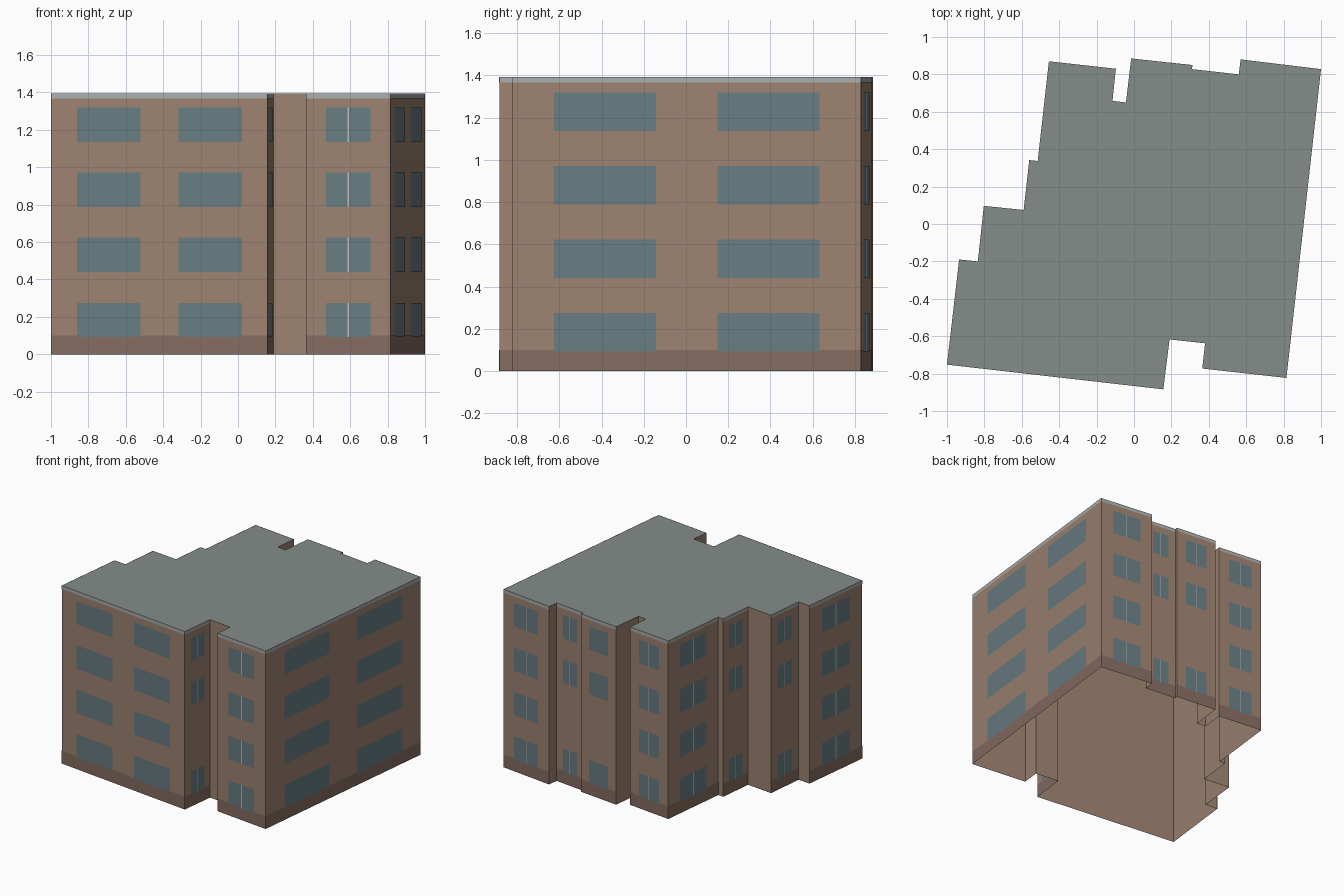
import bpy, bmesh
from mathutils import Vector

if "Cube" in bpy.data.objects:
    bpy.data.objects.remove(bpy.data.objects["Cube"])

FOOTPRINT = [(-1.0, -0.752), (0.157, -0.884), (0.19, -0.617), (0.38, -0.638),
             (0.365, -0.773), (0.815, -0.823), (1.0, 0.828), (0.57, 0.88),
             (0.56, 0.80), (0.31, 0.828), (0.313, 0.85), (-0.015, 0.885),
             (-0.043, 0.65), (-0.115, 0.658), (-0.097, 0.83), (-0.455, 0.87),
             (-0.515, 0.337), (-0.56, 0.342), (-0.59, 0.075), (-0.803, 0.097),
             (-0.835, -0.20), (-0.935, -0.19)]
HEIGHT, PLINTH, COPING = 1.393, 0.1, 1.367
SILL, WIN_H, PITCH = 0.092, 0.183, 0.348


def material(name, rgb):
    m = bpy.data.materials.new(name)
    m.diffuse_color = (*rgb, 1)
    m.use_nodes = True
    m.node_tree.nodes["Principled BSDF"].inputs["Base Color"].default_value = m.diffuse_color
    return m


wall_mat = material("wall_render", (0.335, 0.225, 0.165))
plinth_mat = material("plinth_brown", (0.235, 0.15, 0.12))
roof_mat = material("roof_grey", (0.235, 0.265, 0.255))
coping_mat = material("coping_grey", (0.40, 0.42, 0.41))
glass_mat = material("window_glass", (0.14, 0.205, 0.225))
frame_mat = material("window_frame", (0.5, 0.5, 0.47))


def make_object(name, bm, mats):
    mesh = bpy.data.meshes.new(name)
    bm.to_mesh(mesh)
    bm.free()
    for m in mats:
        mesh.materials.append(m)
    ob = bpy.data.objects.new(name, mesh)
    bpy.context.collection.objects.link(ob)
    return ob


edges = [(Vector(p), Vector(FOOTPRINT[(i + 1) % len(FOOTPRINT)]))
         for i, p in enumerate(FOOTPRINT)]

# Building shell: walls and roof, open underneath
body = bmesh.new()
low = [body.verts.new((x, y, 0)) for x, y in FOOTPRINT]
top = [body.verts.new((x, y, HEIGHT)) for x, y in FOOTPRINT]
body.faces.new(top).material_index = 1
for i in range(len(low)):
    j = (i + 1) % len(low)
    body.faces.new((low[i], low[j], top[j], top[i]))
make_object("building_shell", body, (wall_mat, roof_mat))


def panel(bm, a, b, s0, s1, z0, z1, proud):
    """Flat panel on the wall a-b between fractions s0 and s1."""
    d = b - a
    out = Vector((d.y, -d.x)).normalized() * proud
    p, q = a + d * s0 + out, a + d * s1 + out
    bm.faces.new([bm.verts.new(c) for c in
                  ((*p, z0), (*q, z0), (*q, z1), (*p, z1))])


# Plinth, coping and windows on every wall except the short returns
plinth, coping, glass, mullions = (bmesh.new() for _ in range(4))
for a, b in edges:
    length = (b - a).length
    if length < 0.24:
        continue
    panel(plinth, a, b, 0, 1, 0, PLINTH, 0.001)
    panel(coping, a, b, 0, 1, COPING, HEIGHT, 0.001)
    for floor in range(4):
        if length < 0.34 and floor == 1:
            continue                  # narrow bays skip the second storey
        z0 = SILL + PITCH * floor
        z1 = z0 + WIN_H
        if length > 1:                # two wide windows
            spans = ((0.12, 0.413), (0.589, 0.882))
        else:                         # one window divided by a mullion
            spans = ((0.235, 0.493), (0.507, 0.765))
            panel(mullions, a, b, 0.493, 0.507, z0, z1, 0.002)
        for s0, s1 in spans:
            panel(glass, a, b, s0, s1, z0, z1, 0.002)
make_object("plinth", plinth, (plinth_mat,))
make_object("coping", coping, (coping_mat,))
make_object("windows", glass, (glass_mat,))
make_object("window_mullions", mullions, (frame_mat,))
